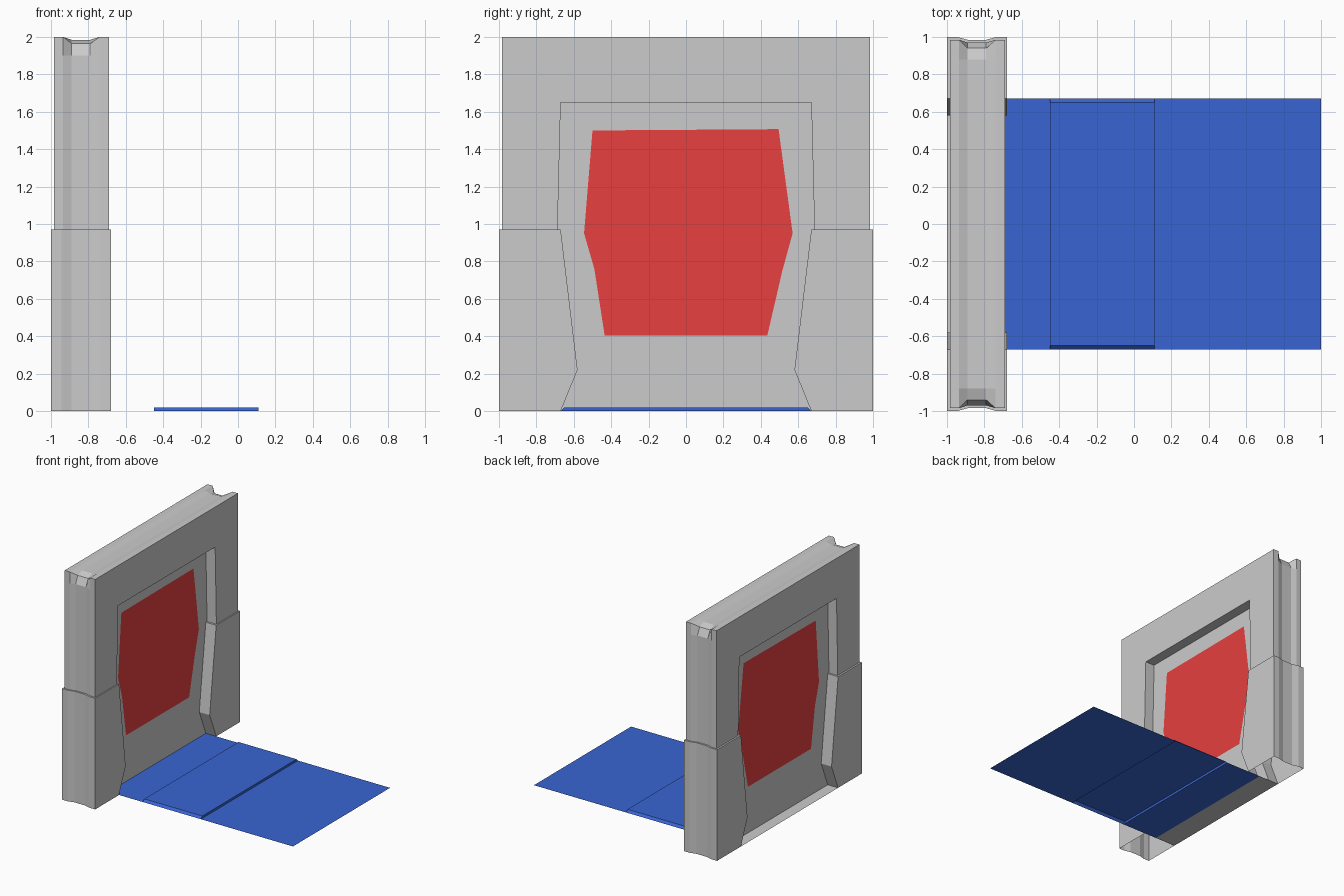
import bpy, bmesh

if "Cube" in bpy.data.objects:
    bpy.data.objects.remove(bpy.data.objects["Cube"])

MID_Z, TOP_Z = 0.97, 2.0
WEB_FRONT, WEB_BACK = -0.78, -0.90   # the two faces of the recessed panel


def material(name, rgb):
    m = bpy.data.materials.new(name)
    m.diffuse_color = (*rgb, 1)
    m.use_nodes = True
    m.node_tree.nodes["Principled BSDF"].inputs["Base Color"].default_value = m.diffuse_color
    return m


def make(name, polys, mat=None):
    """Mesh object from a list of polygons, welded and with consistent normals."""
    bm = bmesh.new()
    for p in polys:
        bm.faces.new([bm.verts.new(v) for v in p])
    bmesh.ops.remove_doubles(bm, verts=bm.verts, dist=0.0005)
    bmesh.ops.recalc_face_normals(bm, faces=bm.faces)
    me = bpy.data.meshes.new(name)
    bm.to_mesh(me)
    bm.free()
    ob = bpy.data.objects.new(name, me)
    bpy.context.collection.objects.link(ob)
    if mat:
        me.materials.append(mat)
    return ob


def strip(a, b):
    """Quads between two rows of points."""
    return [[a[i], a[i + 1], b[i + 1], b[i]] for i in range(len(a) - 1)]


def at_x(x, path):
    return [(x, y, z) for y, z in path]


def mirror_path(half):
    """Extend a -y half path to +y."""
    return half + [(-y, z) for y, z in reversed(half)]


red = material("red", (0.8, 0.05, 0.05))
blue = material("blue", (0.04, 0.13, 0.65))

# Upper arch: grooved rim lofted over the posts and lintel
edge = mirror_path([(-0.985, MID_Z), (-0.985, 1.90), (-0.985, TOP_Z), (-0.88, TOP_Z)])
groove = mirror_path([(-0.97, MID_Z), (-0.97, 1.90), (-0.94, 1.965), (-0.88, 1.985)])
rows = [at_x(-0.985, edge), at_x(-0.935, edge), at_x(-0.89, groove),
        at_x(-0.79, groove), at_x(-0.74, edge), at_x(-0.69, edge)]
polys = []
for a, b in zip(rows, rows[1:]):
    polys += strip(a, b)
opening = mirror_path([(-0.687, MID_Z), (-0.67, 1.65)])
for x, web in ((-0.69, WEB_FRONT), (-0.985, WEB_BACK)):
    # left post, lintel, right post
    for face in ([edge[0], edge[1], edge[2], opening[1], opening[0]],
                 [edge[2], edge[3], edge[4], edge[5], opening[2], opening[1]],
                 [edge[5], edge[6], edge[7], opening[3], opening[2]]):
        polys.append(at_x(x, face))
    polys += strip(at_x(x, opening), at_x(web, opening))
make("upper_arch", polys)

# Lower pedestals: thicker grooved columns with angled inner jambs, open underneath
section = [(-1.0, 1.0), (-0.945, 1.0), (-0.89, 0.985),
           (-0.79, 0.985), (-0.735, 1.0), (-0.68, 1.0)]
jamb = [(0.67, MID_Z), (0.58, 0.22), (0.67, 0.0)]
for side, s in (("left", -1), ("right", 1)):
    low = [(x, s * y, 0) for x, y in section]
    high = [(x, s * y, MID_Z) for x, y in section]
    polys = strip(low, high)
    polys.append(high + [(-0.68, s * 0.67, MID_Z), (-1.0, s * 0.67, MID_Z)])
    inner = [(s * y, z) for y, z in jamb]
    for x, web in ((-0.68, WEB_FRONT), (-1.0, WEB_BACK)):
        polys.append(at_x(x, [(s, 0), (s, MID_Z)] + inner))
        polys += strip(at_x(x, inner), at_x(web, inner))
    make(side + "_pedestal", polys)

# Recessed panel filling the opening, and the sill under it
outline = mirror_path([(-0.67, 0), (-0.58, 0.22), (-0.67, MID_Z),
                       (-0.687, MID_Z), (-0.67, 1.65)])
make("recessed_panel", [at_x(WEB_FRONT, outline), at_x(WEB_BACK, outline)])
make("sill", [[(-1, -0.67, 0), (-0.8, -0.67, 0), (-0.8, 0.67, 0), (-1, 0.67, 0)]])

# Red insert on both faces of the panel
insert = [(-0.5, 1.50), (0.495, 1.507), (0.57, 0.95), (0.515, 0.75),
          (0.435, 0.405), (-0.435, 0.405), (-0.49, 0.76), (-0.545, 0.95)]
make("red_insert", [at_x(WEB_FRONT + 0.003, insert), at_x(WEB_BACK - 0.003, insert)], red)

# Blue floor sheet with a raised, bevel-sided middle section
ramp = [(-0.8, 0, 0.67), (-0.45, 0, 0.67), (-0.45, 0.02, 0.65),
        (0.11, 0.02, 0.65), (0.11, 0, 0.67), (1.0, 0, 0.67)]
polys = strip([(x, -w, z) for x, z, w in ramp], [(x, w, z) for x, z, w in ramp])
for s in (-1, 1):
    polys.append([(x, s * w, z) for x, z, w in ramp[1:5]])
make("floor_ramp", polys, blue)
